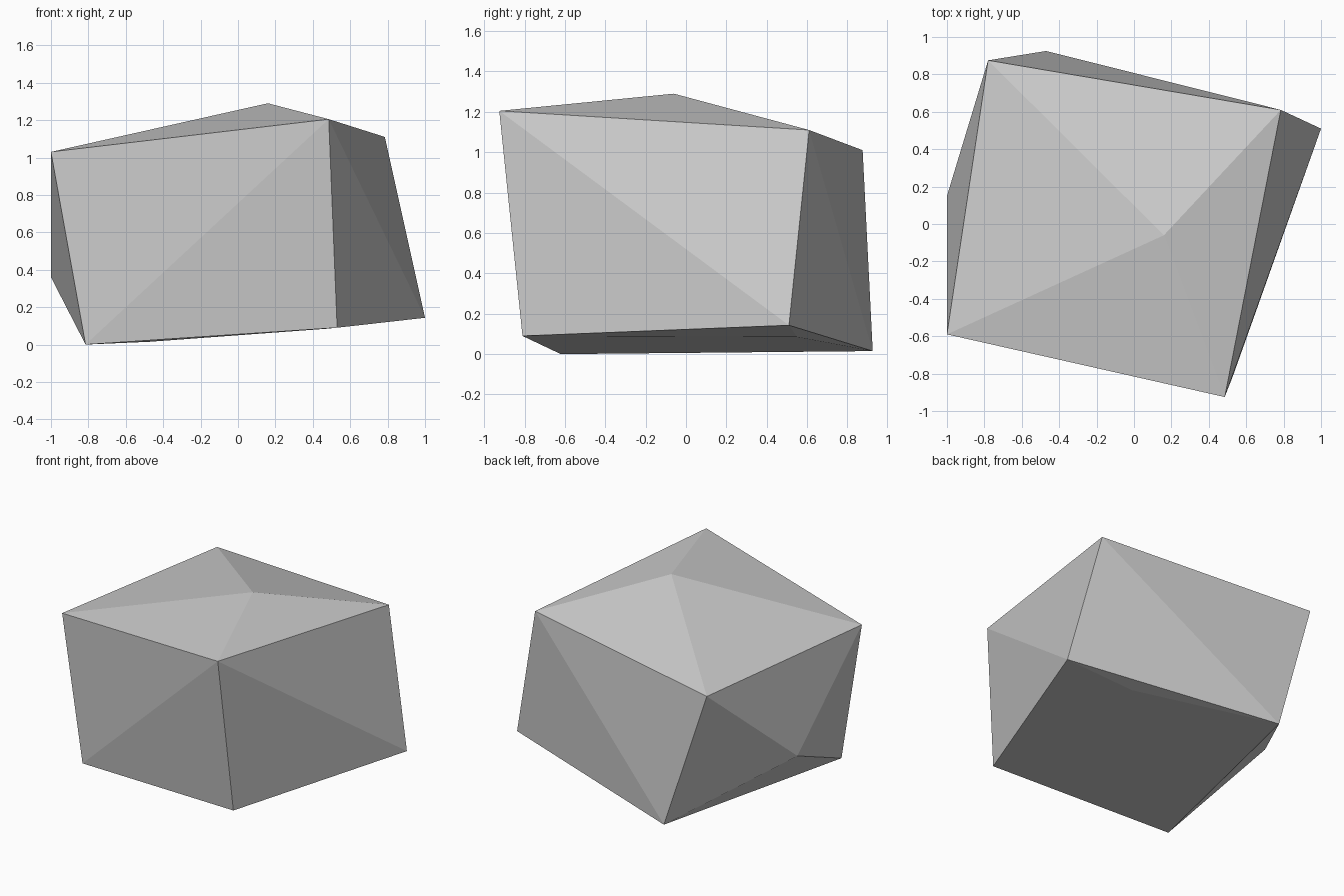
import bpy
import bmesh

cube = bpy.data.objects.get("Cube")
if cube:
    bpy.data.objects.remove(cube, do_unlink=True)

# Stone colour
stone = bpy.data.materials.new("grey_stone")
stone.use_nodes = True
grey = (0.6, 0.6, 0.6, 1.0)
stone.diffuse_color = grey
shader = stone.node_tree.nodes["Principled BSDF"]
shader.inputs["Base Color"].default_value = grey
shader.inputs["Roughness"].default_value = 0.9

bm = bmesh.new()

# Corner rings, in order: front left, front right, back right, back left
top = [bm.verts.new(p) for p in (
    (-1.0, -0.59, 1.03), (0.485, -0.925, 1.205), (0.785, 0.61, 1.11), (-0.78, 0.875, 1.01))]
base = [bm.verts.new(p) for p in (
    (-0.815, -0.62, 0.0), (0.53, -0.81, 0.09), (1.0, 0.51, 0.143), (-0.47, 0.925, 0.015))]

# Peak, underside dent and side bulge
peak = bm.verts.new((0.16, -0.06, 1.29))
dent = bm.verts.new((0.48, 0.55, 0.085))
bulge = bm.verts.new((-1.0, 0.15, 0.36))


def fan(centre, ring):
    for i, corner in enumerate(ring):
        bm.faces.new((centre, corner, ring[(i + 1) % len(ring)]))


# Top and underside
fan(peak, top)
fan(dent, base[::-1])

# Front wall, split from lower left to upper right
bm.faces.new((base[0], base[1], top[1]))
bm.faces.new((base[0], top[1], top[0]))

# Right and back walls, split from upper near corner to lower far corner
for i in (1, 2):
    bm.faces.new((base[i], base[i + 1], top[i]))
    bm.faces.new((base[i + 1], top[i + 1], top[i]))

# Bulging side wall
fan(bulge, [base[3], base[0], top[0], top[3]])

bmesh.ops.recalc_face_normals(bm, faces=bm.faces[:])
mesh = bpy.data.meshes.new("rock")
bm.to_mesh(mesh)
bm.free()
mesh.materials.append(stone)
rock = bpy.data.objects.new("rock", mesh)
bpy.context.collection.objects.link(rock)
